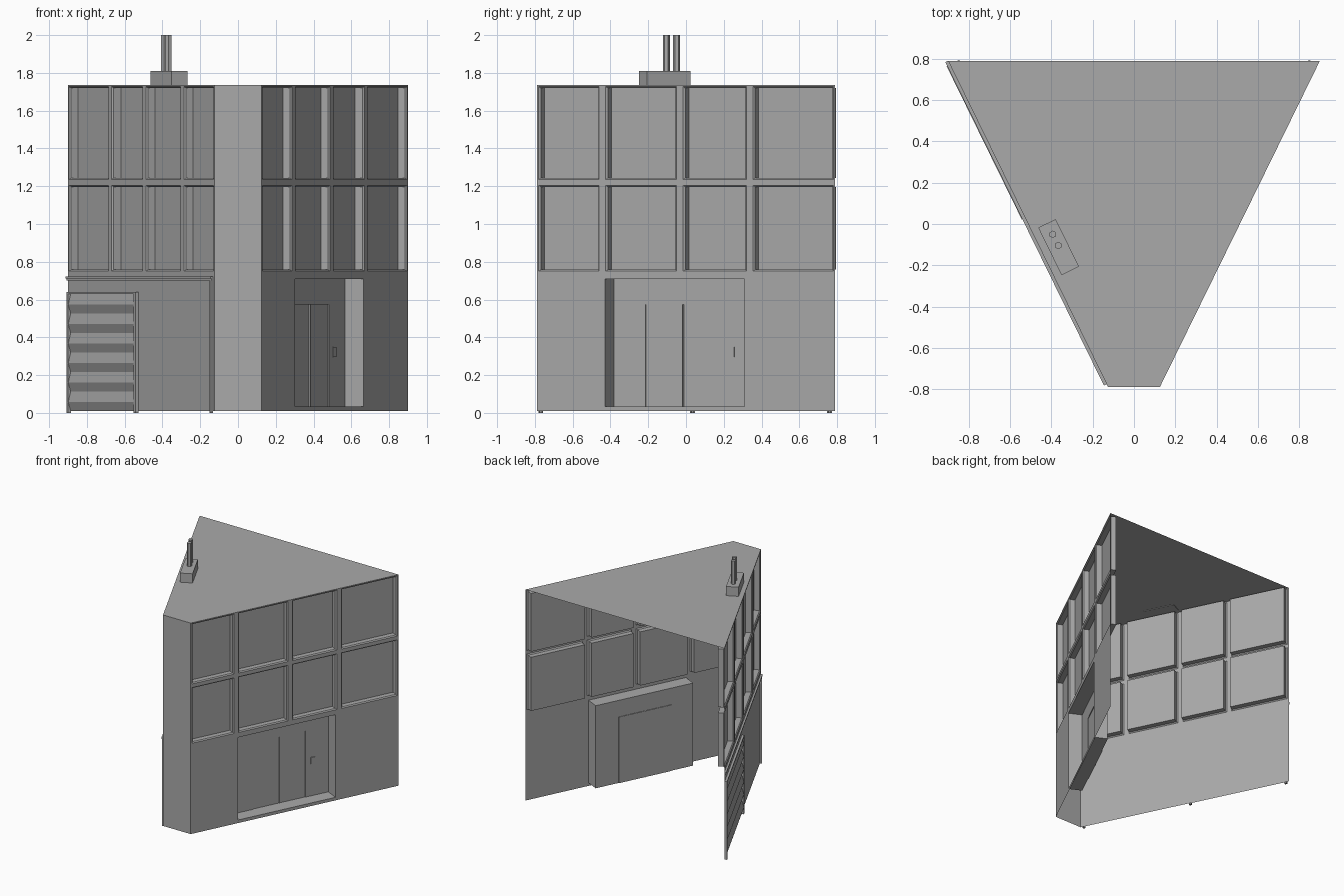
import bpy, bmesh, math
from mathutils import Vector, Matrix

cube = bpy.data.objects.get("Cube")
if cube:
    bpy.data.objects.remove(cube, do_unlink=True)

GREY = (0.4, 0.4, 0.4, 1)
mat = bpy.data.materials.new("concrete_grey")
mat.use_nodes = True
mat.diffuse_color = GREY
mat.node_tree.nodes["Principled BSDF"].inputs["Base Color"].default_value = GREY

NOSE, BACK, HALF = 0.125, 0.9, 0.79     # half widths at front and back, half depth
BASE, TOP, SEAM = 0.01, 1.735, 0.75
SLOPE = (BACK - NOSE) / (2 * HALF)
NORMAL = Vector((1, -SLOPE, 0)).normalized()


def finish(bm, name):
    bmesh.ops.remove_doubles(bm, verts=bm.verts, dist=0.0005)
    mesh = bpy.data.meshes.new(name)
    bm.to_mesh(mesh)
    bm.free()
    mesh.materials.append(mat)
    obj = bpy.data.objects.new(name, mesh)
    bpy.context.collection.objects.link(obj)
    return obj


def on_wall(side, y, z, out=0):
    """Point on a slanted side wall, pushed outwards by out."""
    p = Vector((NOSE + (y + HALF) * SLOPE, y, z)) + NORMAL * out
    return Vector((side * p.x, p.y, p.z))


def quad(bm, points, flip=False):
    face = bm.faces.new([bm.verts.new(p) for p in points])
    if flip:
        face.normal_flip()


def ring(side, rect, inset=0, out=0):
    y0, y1, z0, z1 = rect
    corners = ((y0 + inset, z0 + inset), (y1 - inset, z0 + inset),
               (y1 - inset, z1 - inset), (y0 + inset, z1 - inset))
    return [on_wall(side, y, z, out) for y, z in corners]


def recess(bm, side, rect, steps, cap=True):
    """Stepped pocket: each step is (inset, out)."""
    outer = ring(side, rect)
    for inset, out in steps:
        inner = ring(side, rect, inset, out)
        for i in range(4):
            j = (i + 1) % 4
            quad(bm, (outer[i], outer[j], inner[j], inner[i]), side < 0)
        outer = inner
    if cap:
        quad(bm, outer, side < 0)


def panel(bm, side, ys, zs, is_hole, out=0):
    """Grid of wall faces, skipping the openings."""
    for i in range(len(ys) - 1):
        for j in range(len(zs) - 1):
            if not is_hole(i, j):
                quad(bm, ring(side, (ys[i], ys[i + 1], zs[j], zs[j + 1]), 0, out), side < 0)


def bar(bm, y0, y1, z0, z1, out):
    """Box standing proud of the left wall."""
    rect = (y0, y1, z0, z1)
    a, b = ring(-1, rect), ring(-1, rect, 0, out)
    for i in range(4):
        j = (i + 1) % 4
        quad(bm, (a[i], a[j], b[j], b[i]))
    quad(bm, b, True)


# Upper walls with two rows of recessed windows
columns = [(-0.78, -0.46), (-0.425, -0.05), (-0.015, 0.32), (0.355, 0.78)]
rows = [(SEAM, 1.205), (1.235, 1.727)]
ys = [-HALF] + [y for c in columns for y in c] + [HALF]
zs = [z for r in rows for z in r] + [TOP]
for side, label in ((1, "left"), (-1, "right")):
    bm = bmesh.new()
    panel(bm, side, ys, zs, lambda i, j: i % 2 == 1 and j % 2 == 0)
    for c in columns:
        for r in rows:
            recess(bm, side, c + r, [(0.008, -0.008), (0.008, -0.05)])
    finish(bm, label + "_window_wall")

# Lower wall with the entrance alcove
DEPTH = -0.11
alcove = (-0.43, 0.31, 0.035, 0.71)
bm = bmesh.new()
panel(bm, 1, [-HALF, alcove[0], alcove[1], HALF], [BASE, alcove[2], alcove[3], SEAM],
      lambda i, j: i == 1 and j == 1)
recess(bm, 1, alcove, [(0, DEPTH)], cap=False)
finish(bm, "left_lower_wall")

# Alcove back with sliding doors and call button; y is shifted along the pocket
shift = -NORMAL.y * -DEPTH
door_y = [-0.215 - shift, -0.018 - shift, -0.012 - shift, 0.185 - shift]
bm = bmesh.new()
panel(bm, 1, [alcove[0], door_y[0], door_y[3], alcove[1]], [alcove[2], 0.575, alcove[3]],
      lambda i, j: i == 1 and j == 0, DEPTH)
finish(bm, "alcove_back")

bm = bmesh.new()
for k in (0, 2):
    y0, y1 = (door_y[0], door_y[1]) if k == 0 else (door_y[2], door_y[3])
    rect = (y0, y1, alcove[2], 0.575)
    front, edge = ring(1, rect, 0, DEPTH - 0.005), ring(1, rect, 0, DEPTH)
    quad(bm, front)
    for i in range(4):
        j = (i + 1) % 4
        quad(bm, (edge[i], edge[j], front[j], front[i]))
quad(bm, ring(1, (door_y[1], door_y[2], alcove[2], 0.575), 0, DEPTH - 0.008))
finish(bm, "sliding_doors")

bm = bmesh.new()
rect = (0.225 - shift, 0.257 - shift, 0.295, 0.35)
a, b = ring(1, rect, 0, DEPTH), ring(1, rect, 0, DEPTH + 0.006)
for i in range(4):
    j = (i + 1) % 4
    quad(bm, (a[i], a[j], b[j], b[i]))
quad(bm, b)
finish(bm, "call_button")

# Plain lower wall on the shutter side
bm = bmesh.new()
quad(bm, ring(-1, (-HALF, HALF, BASE, SEAM)), True)
finish(bm, "right_lower_wall")

# Trim around the shutter side: beam, end post
bm = bmesh.new()
bar(bm, -0.775, HALF, 0.7, 0.712, 0.009)
bar(bm, -0.775, HALF, 0.712, 0.722, 0.015)
bar(bm, -0.775, -0.757, 0, 0.7, 0.012)
finish(bm, "wall_trim")

# Shutter frame and zigzag slats
bm = bmesh.new()
for y in (0.03, 0.755):
    bar(bm, y, y + 0.018, 0, 0.64, 0.018)
bar(bm, 0.048, 0.755, 0.63, 0.64, 0.018)
finish(bm, "shutter_frame")

bm = bmesh.new()
SLATS = 6
pitch = (0.63 - BASE) / SLATS
profile = [(BASE, 0.003)]
for k in range(SLATS):
    z = BASE + k * pitch
    profile += [(z + pitch * 0.45, 0.018), (z + pitch, 0.003)]
for (z0, o0), (z1, o1) in zip(profile, profile[1:]):
    quad(bm, (on_wall(-1, 0.048, z0, o0), on_wall(-1, 0.755, z0, o0),
              on_wall(-1, 0.755, z1, o1), on_wall(-1, 0.048, z1, o1)), True)
finish(bm, "roller_shutter")

# Narrow front wall and flat roof
bm = bmesh.new()
quad(bm, [Vector((x, -HALF, z)) for x, z in
          ((-NOSE, BASE), (NOSE, BASE), (NOSE, TOP), (-NOSE, TOP))])
finish(bm, "front_wall")
bm = bmesh.new()
quad(bm, [Vector(p) for p in ((-NOSE, -HALF, TOP), (NOSE, -HALF, TOP),
                              (BACK, HALF, TOP), (-BACK, HALF, TOP))])
finish(bm, "roof")

# Roof vent box with two pipes
turn = Matrix.Rotation(math.atan(SLOPE), 4, 'Z')
bm = bmesh.new()
bmesh.ops.create_cube(bm, size=1, matrix=Matrix.Translation((-0.365, -0.112, 1.77))
                      @ turn @ Matrix.Diagonal((0.094, 0.256, 0.08, 1)))
finish(bm, "vent_box")
for n, (x, y) in enumerate(((-0.393, -0.05), (-0.367, -0.104)), 1):
    bm = bmesh.new()
    bmesh.ops.create_cone(bm, cap_ends=True, segments=6, radius1=0.018, radius2=0.018,
                          depth=0.2, matrix=Matrix.Translation((x, y, 1.9)))
    finish(bm, "vent_pipe_%d" % n)
